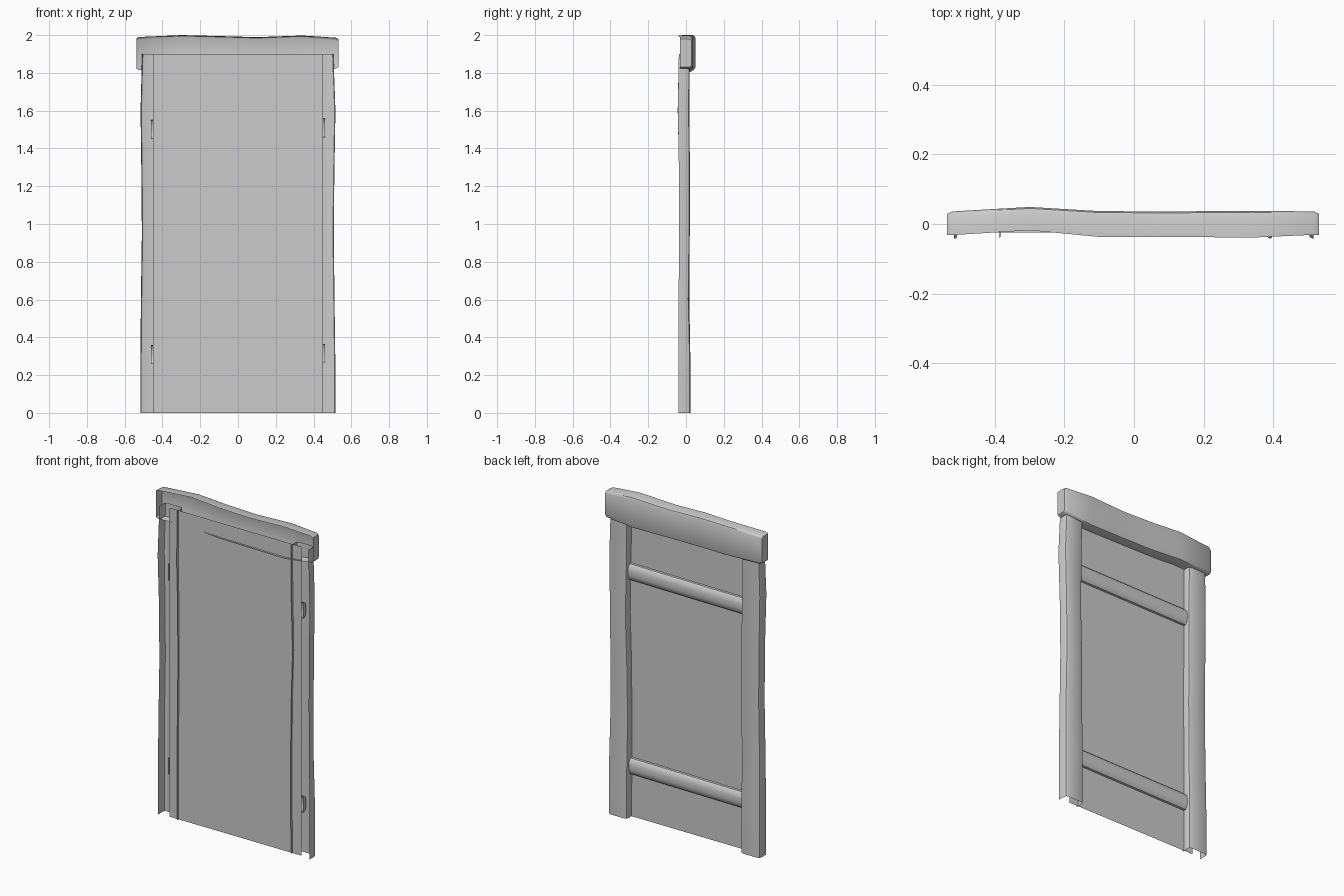
import bpy, bmesh

if "Cube" in bpy.data.objects:
    bpy.data.objects.remove(bpy.data.objects["Cube"])


def loft(name, rows, caps=False):
    """Skin a list of equal-length point rows into an open shell."""
    bm = bmesh.new()
    vs = [[bm.verts.new(p) for p in row] for row in rows]
    for a, b in zip(vs, vs[1:]):
        for i in range(len(a) - 1):
            bm.faces.new((a[i], a[i + 1], b[i + 1], b[i]))
    if caps:
        bm.faces.new(vs[0])
        bm.faces.new(vs[-1])
    bmesh.ops.recalc_face_normals(bm, faces=bm.faces)
    # open shells: make the back wall look toward +y
    if sum(f.normal.y * f.calc_area() for f in bm.faces) < 0:
        bmesh.ops.reverse_faces(bm, faces=bm.faces)
    me = bpy.data.meshes.new(name)
    bm.to_mesh(me)
    bm.free()
    ob = bpy.data.objects.new(name, me)
    bpy.context.collection.objects.link(ob)
    bpy.ops.object.select_all(action='DESELECT')
    ob.select_set(True)
    bpy.context.view_layer.objects.active = ob
    bpy.ops.object.shade_smooth_by_angle(angle=0.7)
    return ob


def channel(lo, hi, front, back, r=0.014):
    """U section, open to the front, with rounded back corners: (across, depth)."""
    k = r * 0.3
    return [(lo, front), (lo, back - r), (lo + k, back - k), (lo + r, back),
            (hi - r, back), (hi - k, back - k), (hi, back - r), (hi, front)]


# Posts: (z, outer x, inner x, front y, back y), gently wavy
left = [(0, .517, .387, -.04, .023), (.25, .517, .387, -.04, .023),
        (.6, .514, .386, -.039, .018), (.95, .509, .383, -.037, .019),
        (1.3, .512, .385, -.037, .02), (1.6, .516, .387, -.044, .018),
        (1.9, .508, .387, -.038, .02)]
right = [(0, .515, .388, -.04, .023), (.3, .515, .386, -.04, .023),
         (.6, .511, .385, -.039, .016), (.95, .507, .388, -.037, .02),
         (1.25, .51, .397, -.037, .021), (1.6, .516, .391, -.043, .018),
         (1.9, .505, .387, -.038, .02)]
for name, side, rows in (("left_post", -1, left), ("right_post", 1, right)):
    loft(name, [[(side * x, y, z) for x, y in channel(i, o, f, b)]
                for z, o, i, f, b in rows])

# Lintel: (x, bottom z, top z, front y, back y)
lintel = [(-.523, 1.815, 1.99, -.032, .036), (-.3, 1.815, 2.0, -.018, .049),
          (-.1, 1.81, 1.995, -.037, .037), (.1, 1.808, 1.989, -.037, .036),
          (.34, 1.806, 1.998, -.039, .038), (.518, 1.823, 1.986, -.031, .036)]
rows = [[(x, y, z) for z, y in channel(b, t, f, k)] for x, b, t, f, k in lintel]


def end_row(x, b, t, f, k, inset):
    return [(x, y, z) for z, y in channel(b + inset, t - inset, f, k - inset)]


rows.insert(0, end_row(-.537, 1.815, 1.99, -.032, .036, .007))
rows.append(end_row(.531, 1.823, 1.986, -.031, .036, .007))
loft("lintel", rows, caps=True)

# Flat door panel
loft("panel", [[(x, -.025, 0), (x, -.025, 1.9)] for x in (-.45, .45)])

# Rounded cross rails on the back of the panel
rail = [(-.025, -.05), (-.012, -.049), (-.001, -.036), (.004, -.015),
        (.004, .015), (-.001, .036), (-.012, .049), (-.025, .05)]
for name, z in (("upper_rail", 1.505), ("lower_rail", .312)):
    loft(name, [[(x, y, z + x * .008 + dz) for y, dz in rail]
                for x in (-.46, 0, .46)], caps=True)
